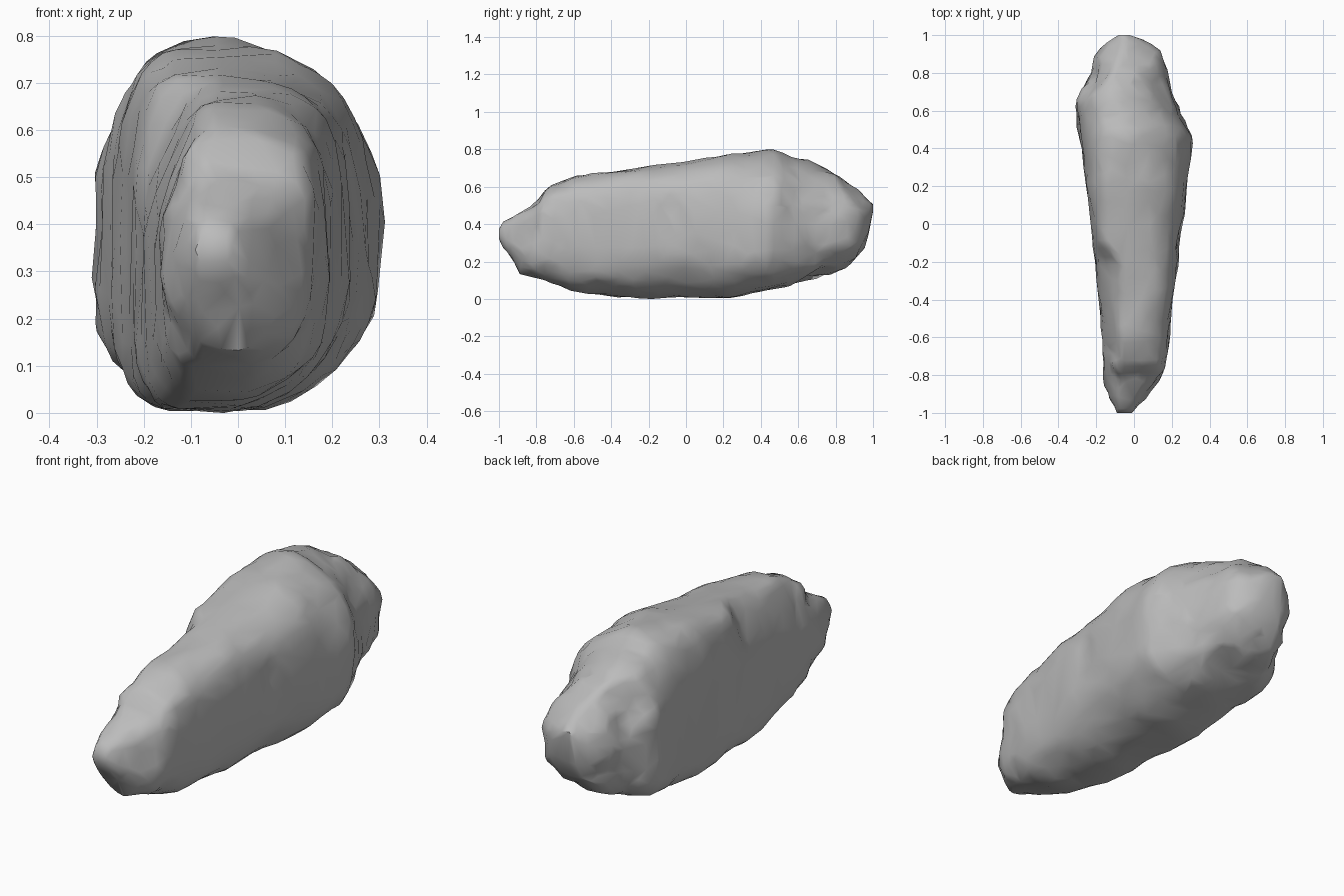
import bpy, bmesh, math
from mathutils import Vector, noise

cube = bpy.data.objects.get("Cube")
if cube:
    bpy.data.objects.remove(cube, do_unlink=True)

# Silhouette curves along the length
TOP = [(-1, .38), (-.975, .42), (-.89, .455), (-.8, .51), (-.75, .6), (-.62, .65), (-.5, .675),
       (0, .735), (.22, .775), (.4, .795), (.48, .795), (.55, .76), (.67, .735), (.84, .65), (.9, .6), (1, .51)]
BOTTOM = [(-1, .32), (-.98, .28), (-.9, .21), (-.875, .14), (-.8, .11), (-.62, .05), (-.28, .008),
          (.22, .008), (.48, .06), (.84, .16), (.9, .21), (.97, .3), (1, .47)]
MINUS_X = [(-1, -.09), (-.85, -.15), (-.65, -.165), (0, -.225), (.45, -.285), (.64, -.31),
           (.72, -.28), (.8, -.22), (.88, -.2), (.95, -.15), (1, -.08)]
PLUS_X = [(-1, -.01), (-.95, .03), (-.86, .1), (-.84, .13), (-.78, .155), (-.65, .18), (0, .255),
          (.45, .31), (.53, .27), (.64, .225), (.8, .18), (.9, .14), (.97, .07), (1, -.02)]
# Corner roundness along the length: small is boxy, 1 is an ellipse, above 1 is chamfered
CORNERS = {
    (1, 1): [(-1, .75), (-.75, .55), (-.3, .6), (.2, .7), (.42, 1.05), (1, 1)],
    (-1, 1): [(-1, .8), (-.75, .9), (-.5, 1.1), (-.2, 1.05), (-.1, .5), (.2, .52), (.45, .8), (.7, .95), (1, 1)],
    (-1, -1): [(-1, .8), (-.75, .55), (-.4, .42), (.1, .42), (.6, .5), (1, .8)],
    (1, -1): [(-1, .8), (-.6, .85), (0, .95), (.25, .8), (.45, .68), (1, .8)],
}
# Local bumps and dents: centre, radius, push along the outward direction
LUMPS = [((-.04, -.9, .22), .1, .015), ((-.13, -.85, .15), .1, -.03),
         ((.24, -.1, .5), .08, -.02), ((.1, -.85, .32), .08, -.015),
         ((.22, .65, .6), .12, -.015), ((-.22, .75, .6), .12, -.02)]


def sample(curve, y):
    for (a, va), (b, vb) in zip(curve, curve[1:]):
        if y <= b:
            return va + (vb - va) * (y - a) / (b - a)
    return curve[-1][1]


def section_point(y, angle):
    """Point on a lopsided box section whose four corners round separately."""
    x0, x1 = sample(MINUS_X, y), sample(PLUS_X, y)
    z0, z1 = sample(BOTTOM, y), sample(TOP, y)
    c, s = math.cos(angle), math.sin(angle)
    side, level = (1 if c >= 0 else -1), (1 if s >= 0 else -1)
    power = sample(CORNERS[side, level], y)
    u, w = side * abs(c) ** power, level * abs(s) ** power
    u -= .2 * abs(w) ** 3 * (1 - u * u)
    middle = z0 + (z1 - z0) * .47
    reach = z1 - middle if w > 0 else middle - z0
    return Vector(((x0 + x1) / 2 + u * (x1 - x0) / 2, y, middle + w * reach))


def roughen(co):
    """Craggy noise, stronger towards both ends, plus the local lumps."""
    outward = (co - Vector((0, co.y * .8, .4))).normalized()
    strength = .01 + .014 * min(1, max(0, abs(co.y + .1) - .4) * 2)
    push = (noise.noise(co * 5) + .9 * noise.noise(co * 12)) * strength
    for place, radius, amount in LUMPS:
        push += amount * max(0, 1 - (co - Vector(place)).length / radius)
    return co + outward * push * min(1, (1 - abs(co.y)) * 10)


# Boulder body
RINGS, SIDES = 56, 44
bm = bmesh.new()
rings = []
for i in range(RINGS + 1):
    y = -math.cos(math.pi * i / RINGS) * .4 + (2 * i / RINGS - 1) * .6
    rings.append([bm.verts.new(roughen(section_point(y, math.tau * j / SIDES))) for j in range(SIDES)])
for a, b in zip(rings, rings[1:]):
    for j in range(SIDES):
        k = (j + 1) % SIDES
        bm.faces.new((a[j], a[k], b[k], b[j]))
for end in (rings[0], rings[-1]):
    bm.faces.new(end)
bmesh.ops.triangulate(bm, faces=bm.faces[:])
bmesh.ops.recalc_face_normals(bm, faces=bm.faces[:])

# Rest the stone on the ground
ground = min(v.co.z for v in bm.verts)
bmesh.ops.translate(bm, verts=bm.verts[:], vec=(0, 0, -ground))

mesh = bpy.data.meshes.new("boulder")
bm.to_mesh(mesh)
bm.free()
boulder = bpy.data.objects.new("boulder", mesh)
bpy.context.collection.objects.link(boulder)

# Stone grey
stone = bpy.data.materials.new("stone grey")
stone.use_nodes = True
color = (.5, .5, .5, 1)
stone.diffuse_color = color
stone.node_tree.nodes["Principled BSDF"].inputs["Base Color"].default_value = color
mesh.materials.append(stone)

# Irregular facets with soft shading
facets = boulder.modifiers.new("facets", 'DECIMATE')
facets.ratio = .35
bpy.ops.object.select_all(action='DESELECT')
boulder.select_set(True)
bpy.context.view_layer.objects.active = boulder
bpy.ops.object.modifier_apply(modifier=facets.name)
bpy.ops.object.shade_smooth_by_angle(angle=math.radians(45))
